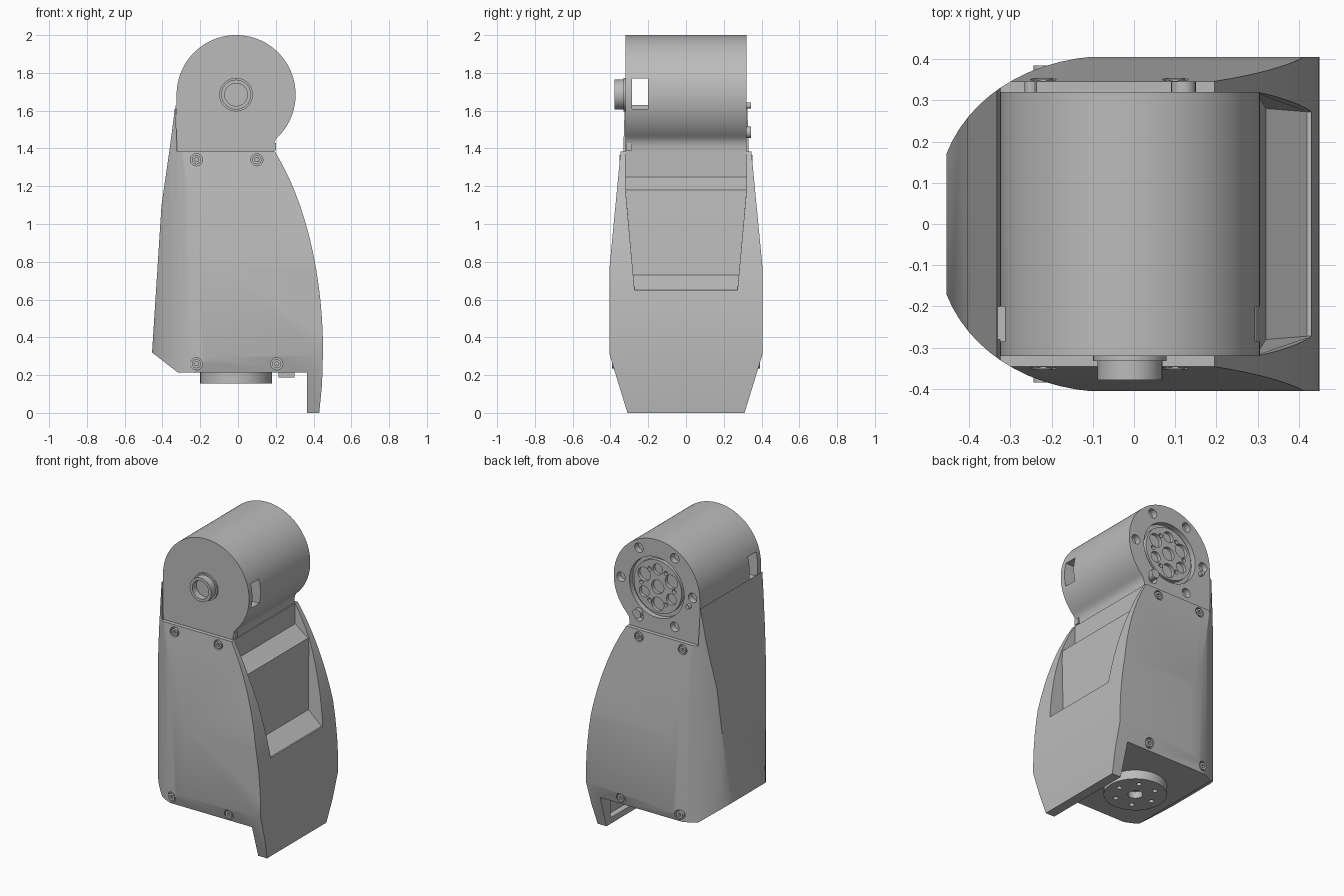
import bpy, bmesh, math
from mathutils import Vector
from mathutils.geometry import interpolate_bezier

if "Cube" in bpy.data.objects:
    bpy.data.objects.remove(bpy.data.objects["Cube"], do_unlink=True)

grey = bpy.data.materials.new("mid grey")
grey.use_nodes = True
grey.diffuse_color = (0.5, 0.5, 0.5, 1)
grey.node_tree.nodes["Principled BSDF"].inputs["Base Color"].default_value = (0.5, 0.5, 0.5, 1)

AX, AZ = -0.01, 1.685      # motor axis
R = 0.315                  # motor radius
HALF = 0.32                # motor half length


def bezier(a, b, c, d, n=14):
    pts = interpolate_bezier(*[Vector((p[0], p[1], 0)) for p in (a, b, c, d)], n)
    return [(p.x, p.y) for p in pts]


def place(axis, u, v, w):
    """Point from profile coordinates u, v and depth w along the axis."""
    return {"x": (w, u, v), "y": (u, w, v), "z": (u, v, w)}[axis]


def prism(name, pts, axis, lo, hi):
    """Closed profile extruded along an axis."""
    bm = bmesh.new()
    ends = [[bm.verts.new(place(axis, u, v, w)) for u, v in pts] for w in (lo, hi)]
    bm.faces.new(ends[0])
    bm.faces.new(ends[1])
    n = len(pts)
    for i in range(n):
        j = (i + 1) % n
        bm.faces.new((ends[0][i], ends[0][j], ends[1][j], ends[1][i]))
    bmesh.ops.recalc_face_normals(bm, faces=bm.faces)
    mesh = bpy.data.meshes.new(name)
    bm.to_mesh(mesh)
    bm.free()
    mesh.materials.append(grey)
    ob = bpy.data.objects.new(name, mesh)
    bpy.context.scene.collection.objects.link(ob)
    return ob


def ring_points(u, v, r, count):
    return [(u + r * math.cos(k * math.tau / count), v + r * math.sin(k * math.tau / count))
            for k in range(count)]


def disc(name, axis, u, v, r, lo, hi, sides=24):
    return prism(name, ring_points(u, v, r, sides), axis, lo, hi)


def box(name, x0, x1, y0, y1, z0, z1):
    return prism(name, [(x0, y0), (x1, y0), (x1, y1), (x0, y1)], "z", z0, z1)


def boolean(ob, cutters, operation="DIFFERENCE"):
    """Apply exact booleans and delete the cutters."""
    for c in cutters:
        m = ob.modifiers.new("cut", "BOOLEAN")
        m.operation, m.object, m.solver = operation, c, "EXACT"
    deps = bpy.context.evaluated_depsgraph_get()
    mesh = bpy.data.meshes.new_from_object(ob.evaluated_get(deps))
    ob.modifiers.clear()
    ob.data = mesh
    for c in cutters:
        bpy.data.objects.remove(c, do_unlink=True)


def smooth(ob):
    for p in ob.data.polygons:
        p.use_smooth = True
    ob.data.set_sharp_from_angle(angle=math.radians(25))


# Arm shell: side, end and plan outlines intersected
outline = bezier((0.195, 1.385), (0.37, 1.1), (0.45, 0.7), (0.45, 0.33))
outline += [(0.445, 0.15), (0.43, 0), (0.365, 0), (0.365, 0.215), (-0.32, 0.215),
            (-0.455, 0.32), (-0.405, 1.1), (-0.36, 1.41), (-0.332, 1.63), (-0.322, 1.385)]
shell = prism("arm_shell", outline, "y", -0.5, 0.5)

half = [(0.31, 0), (0.405, 0.31), (0.405, 0.77), (0.346, 1.385), (0.322, 1.7)]
ends = prism("end_outline", half + [(-y, z) for y, z in reversed(half)], "x", -0.6, 0.6)

corner = bezier((-0.455, 0.17), (-0.40, 0.31), (-0.25, 0.408), (-0.05, 0.408)) + [(0.5, 0.408)]
plan = prism("plan_outline", corner + [(x, -y) for x, y in reversed(corner)], "z", -0.1, 1.8)
boolean(shell, [ends, plan], "INTERSECT")

# Recess in the curved side, narrowing downwards
recess = prism("recess", [(0.195, 1.5), (0.195, 1.25), (0.24, 1.215), (0.29, 1.18), (0.295, 1.12),
                          (0.32, 0.73), (0.42, 0.65), (0.6, 0.65), (0.6, 1.12), (0.6, 1.5)],
               "y", -1, 1)
for v in recess.data.vertices:
    v.co.y *= min(0.32, 0.272 + (v.co.z - 0.65) * 0.1)
foot_pocket = box("foot_pocket", 0.3, 0.405, -0.27, 0.27, 0.04, 0.2)

# Screws and their counterbores on both broad faces
spots = [(-0.22, 1.34, 0.349), (0.1, 1.34, 0.349), (-0.22, 0.26, 0.381), (0.205, 0.26, 0.389)]
bores, screws = [], []
for x, z, y in spots:
    for s in (-1, 1):
        bores.append(disc("bore", "y", x, z, 0.032, s * (y - 0.02), s * (y + 0.1)))
        head = disc("shell_screw", "y", x, z, 0.024, s * (y - 0.04), s * (y + 0.003))
        boolean(head, [disc("socket", "y", x, z, 0.012, s * (y - 0.015), s * (y + 0.1), 6)])
        screws.append(head)
boolean(shell, [recess, foot_pocket] + bores)

# Motor housing: round drum with a neck
drum = [(-0.325, 1.25), (-0.325, AZ)]
for k in range(1, 73):
    a = math.radians(180 - k * 226 / 72)
    drum.append((AX + R * math.cos(a), AZ + R * math.sin(a)))
drum += [(0.195, 1.44), (0.188, 1.41), (0.19, 1.25)]
motor = prism("motor_housing", drum, "y", -HALF, HALF)

cuts = [box("side_window", -0.6, 0.6, -0.285, -0.2, 1.61, 1.77),
        disc("flange_pocket", "y", AX, AZ, 0.2, 0.285, 0.5, 48)]
for x, z in ring_points(AX, AZ, 0.262, 6):
    cuts.append(disc("mount_hole", "y", x, z, 0.031, 0.28, 0.5))
boolean(motor, cuts)

# Output flange inside the pocket
flange = disc("output_flange", "y", AX, AZ, 0.175, 0.27, 0.31, 48)
cuts = [disc("centre_hole", "y", AX, AZ, 0.045, 0.288, 0.5)]
for k in range(6):
    a = math.radians(k * 60 + 30)
    r = 0.036 if k % 2 else 0.045
    cuts.append(disc("hole", "y", AX + 0.115 * math.cos(a), AZ + 0.115 * math.sin(a),
                     r, 0.288, 0.5))
    b = a + math.radians(30)
    cuts.append(disc("pin_hole", "y", AX + 0.12 * math.cos(b), AZ + 0.12 * math.sin(b),
                     0.014, 0.288, 0.5, 12))
boolean(flange, cuts)

# Hollow shaft boss on the front
collar = disc("shaft_collar", "y", AX, AZ, 0.089, -0.332, -0.3, 40)
boss = disc("shaft_boss", "y", AX, AZ, 0.079, -0.378, -0.31, 40)
boolean(boss, [disc("shaft_bore", "y", AX, AZ, 0.06, -0.5, -0.335, 40)])

# Small pins on the rear face and clip at the neck
pin = disc("rear_pin", "y", -0.25, 1.627, 0.015, 0.3, 0.345, 12)
stud = disc("rear_stud", "y", 0.12, 1.485, 0.03, 0.28, 0.345)
clip = box("neck_clip", 0.17, 0.2, -0.318, -0.285, 1.39, 1.43)
tab = box("window_tab", -0.332, -0.318, -0.28, -0.2, 1.58, 1.61)

# Rotating base disc with bolt holes
base = disc("base_disc", "z", AX, 0, 0.19, 0.155, 0.23, 48)
cuts = [disc("base_bore", "z", AX, 0, 0.045, 0.1, 0.2)]
for x, y in ring_points(AX, 0, 0.125, 6):
    cuts.append(disc("bolt_hole", "z", x, y, 0.016, 0.1, 0.185, 12))
boolean(base, cuts)
stop = box("base_stop", 0.215, 0.3, -0.04, 0.04, 0.187, 0.23)

for ob in [shell, motor, flange, collar, boss, pin, stud, base] + screws:
    smooth(ob)
